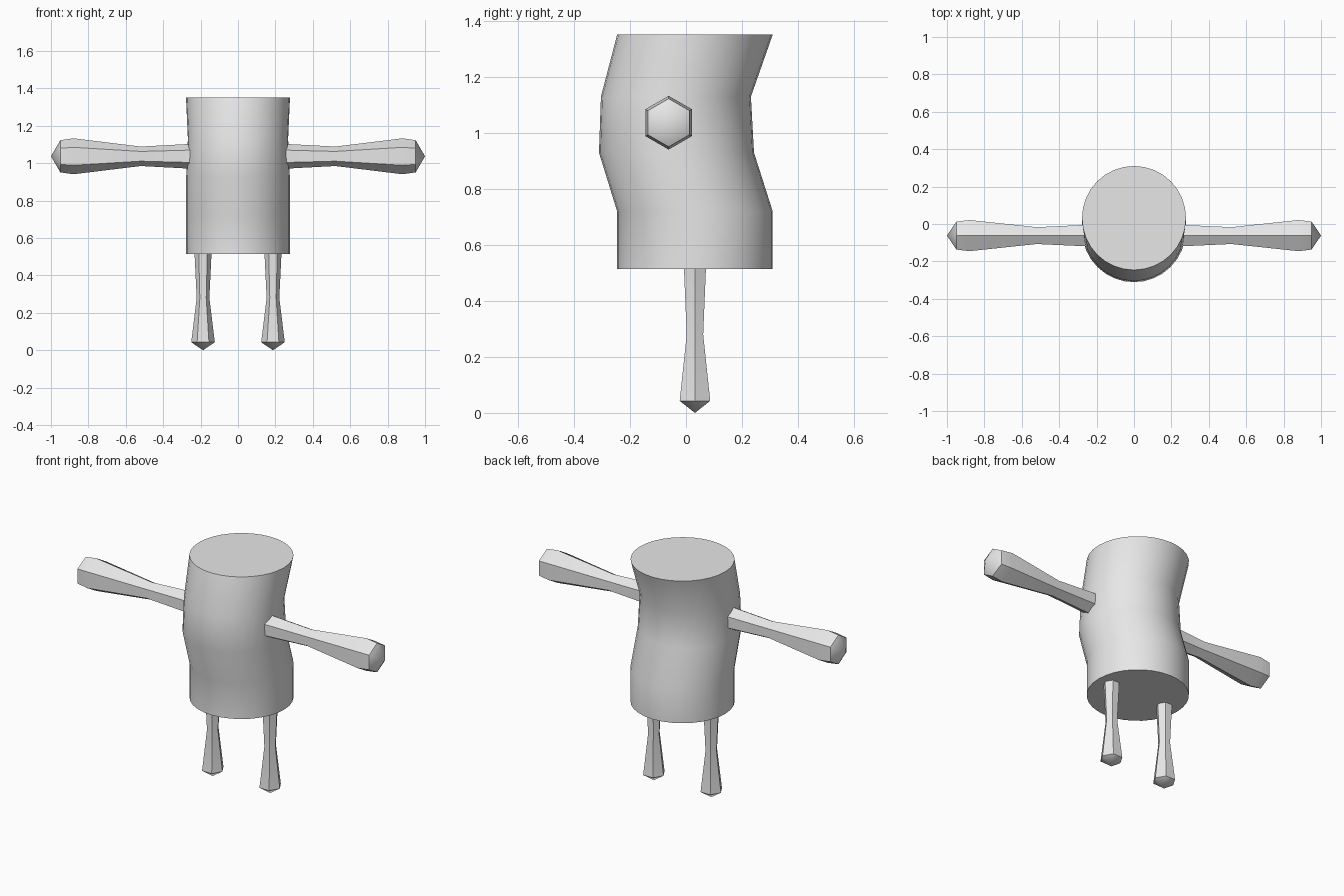
import bpy, bmesh, math
from mathutils import Vector

if "Cube" in bpy.data.objects:
    bpy.data.objects.remove(bpy.data.objects["Cube"])

grey = bpy.data.materials.new("light grey")
grey.diffuse_color = (0.8, 0.8, 0.8, 1)
grey.use_nodes = True
grey.node_tree.nodes["Principled BSDF"].inputs["Base Color"].default_value = grey.diffuse_color


def loft(name, rings, axis_u, axis_v, sides, tip=None, angle=40):
    """Skin a stack of (centre, radius) rings; close the far end flat or with a point."""
    u, v = Vector(axis_u), Vector(axis_v)
    bm = bmesh.new()
    loops = []
    for centre, r in rings:
        loops.append([bm.verts.new(Vector(centre)
                                   + u * r * math.cos(2 * math.pi * i / sides)
                                   + v * r * math.sin(2 * math.pi * i / sides))
                      for i in range(sides)])
    for a, b in zip(loops, loops[1:]):
        for i in range(sides):
            j = (i + 1) % sides
            bm.faces.new((a[i], a[j], b[j], b[i]))
    bm.faces.new(loops[0])
    if tip:
        point = bm.verts.new(tip)
        for i in range(sides):
            bm.faces.new((loops[-1][i], loops[-1][(i + 1) % sides], point))
    else:
        bm.faces.new(loops[-1])
    bmesh.ops.recalc_face_normals(bm, faces=bm.faces)
    mesh = bpy.data.meshes.new(name)
    bm.to_mesh(mesh)
    bm.free()
    mesh.materials.append(grey)
    ob = bpy.data.objects.new(name, mesh)
    bpy.context.collection.objects.link(ob)
    bpy.ops.object.select_all(action='DESELECT')
    ob.select_set(True)
    bpy.context.view_layer.objects.active = ob
    bpy.ops.object.shade_smooth_by_angle(angle=math.radians(angle))
    return ob


# Bent cylindrical body: height, y offset, radius
BODY = [(0.515, 0.032, 0.278), (0.72, 0.032, 0.278), (0.93, -0.034, 0.277),
        (1.13, -0.036, 0.268), (1.352, 0.032, 0.278)]
loft("body", [((0, y, z), r) for z, y, r in BODY], (1, 0, 0), (0, 1, 0), 32)

# Six-sided limbs: distance along the limb, radius
ARM = [(0.20, 0.069), (0.52, 0.052), (0.88, 0.096), (0.95, 0.086)]
LEG = [(0.53, 0.046), (0.28, 0.034), (0.043, 0.063)]
for side, s in (("left", -1), ("right", 1)):
    loft(side + "_arm", [((s * x, -0.062, 1.037), r) for x, r in ARM],
         (0, 0, 1), (0, 1, 0), 6, tip=(s, -0.062, 1.037))
    loft(side + "_leg", [((s * 0.187, 0.032, z), r) for z, r in LEG],
         (1, 0, 0), (0, 1, 0), 6, tip=(s * 0.187, 0.032, 0))
